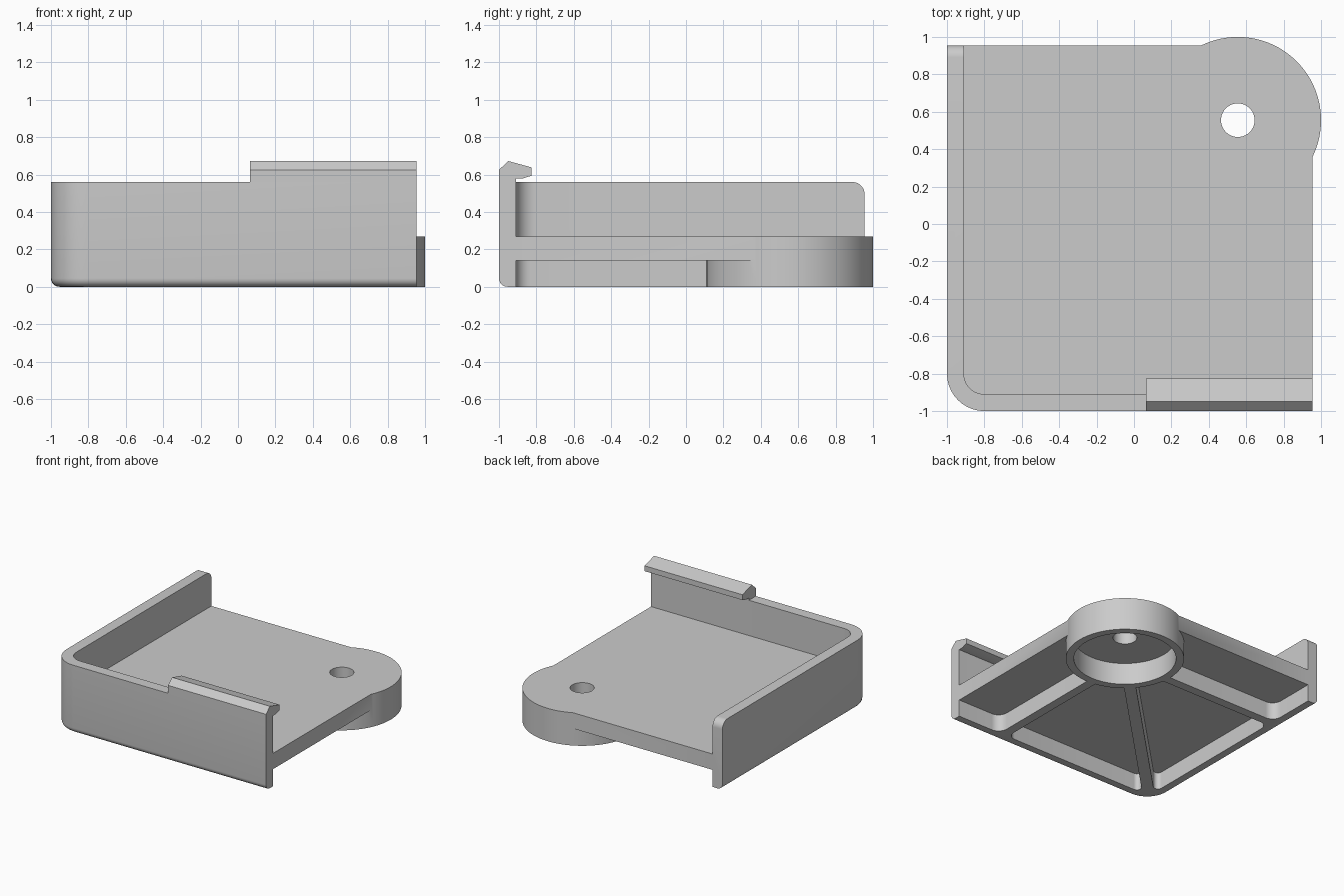
import bpy, bmesh, math
from mathutils import Vector

cube = bpy.data.objects.get("Cube")
if cube:
    bpy.data.objects.remove(cube, do_unlink=True)

grey = bpy.data.materials.new("plain_grey")
grey.use_nodes = True
grey.diffuse_color = (0.6, 0.6, 0.6, 1)
grey.node_tree.nodes["Principled BSDF"].inputs["Base Color"].default_value = (0.6, 0.6, 0.6, 1)

# Main dimensions
EDGE = 0.955            # open side of the tray
INNER = -0.91           # inner face of the two walls
PLATE_LOW, PLATE_TOP, WALL_TOP = 0.14, 0.27, 0.56
BOSS, BOSS_R = 0.555, 0.445
RIB = 0.48              # inner face of the straight ribs
HALF_RIB = 0.045        # half width of the diagonal rib
ROUND = 0.045           # rounding of the lower edge
MEET = math.acos((EDGE - BOSS) / BOSS_R)   # where boss and tray edge cross


def arc(r, start, end, steps):
    """Sharp outline points on a circle round the boss centre."""
    return [(BOSS + r * math.cos(start + (end - start) * i / steps),
             BOSS + r * math.sin(start + (end - start) * i / steps), 0)
            for i in range(steps + 1)]


def outline(points, steps=10):
    """Turn (x, y, radius) corners into a rounded 2D outline."""
    result = []
    for i, (x, y, r) in enumerate(points):
        p = Vector((x, y))
        if r == 0:
            result.append(p)
            continue
        u = (Vector(points[i - 1][:2]) - p).normalized()
        w = (Vector(points[(i + 1) % len(points)][:2]) - p).normalized()
        half = u.angle(w) / 2
        t = r / math.tan(half)
        c = p + (u + w).normalized() * r / math.sin(half)
        v0, v1 = (p + u * t - c).normalized(), (p + w * t - c).normalized()
        result += [c + v0.slerp(v1, k / steps) * r for k in range(steps + 1)]
    return result


def loft(name, rings):
    """Closed solid through a stack of equal rings."""
    bm = bmesh.new()
    loops = [[bm.verts.new(p) for p in ring] for ring in rings]
    for a, b in zip(loops, loops[1:]):
        for i in range(len(a)):
            j = (i + 1) % len(a)
            bm.faces.new((a[i], a[j], b[j], b[i]))
    bm.faces.new(loops[0][::-1])
    bm.faces.new(loops[-1])
    bmesh.ops.recalc_face_normals(bm, faces=bm.faces)
    mesh = bpy.data.meshes.new(name)
    bm.to_mesh(mesh)
    bm.free()
    mesh.materials.append(grey)
    obj = bpy.data.objects.new(name, mesh)
    bpy.context.collection.objects.link(obj)
    return obj


def upright(name, points, low, high):
    return loft(name, [[(p.x, p.y, z) for p in outline(points)] for z in (low, high)])


def sideways(name, points, low, high):
    return loft(name, [[(x, p.x, p.y) for p in outline(points)] for x in (low, high)])


def activate(obj):
    bpy.ops.object.select_all(action='DESELECT')
    obj.select_set(True)
    bpy.context.view_layer.objects.active = obj


def cut(obj, cutter):
    mod = obj.modifiers.new("cut", 'BOOLEAN')
    mod.operation, mod.solver, mod.object = 'DIFFERENCE', 'EXACT', cutter
    activate(obj)
    bpy.ops.object.modifier_apply(modifier=mod.name)
    bpy.data.objects.remove(cutter, do_unlink=True)


def both(points):
    """An outline and its mirror image across the diagonal."""
    return points, [(y, x, r) for x, y, r in points]


# Tray block with a rounded lower edge along the two walled sides
levels = [(ROUND * (1 - math.sin(a)), ROUND * (1 - math.cos(a)))
          for a in (math.radians(15 * i) for i in range(7))]
rings = []
for inset, z in levels + [(0, WALL_TOP)]:
    corners = [(-1 + inset, -1 + inset, 0.2 - inset), (EDGE, -1 + inset, 0)]
    corners += arc(BOSS_R, -MEET, math.pi / 2 + MEET, 56) + [(-1 + inset, EDGE, 0)]
    rings.append([(p.x, p.y, z) for p in outline(corners)])
tray = loft("tray", rings)

# Open space above the floor plate
cut(tray, upright("floor_cutter", [(INNER, INNER, 0.11), (1.3, INNER, 0),
                                   (1.3, 1.3, 0), (INNER, 1.3, 0)], PLATE_TOP, 1))

# Rounded upper back corner of the side wall
r = 0.065
round_points = [(EDGE - r + r * math.sin(a), WALL_TOP - r + r * math.cos(a), 0)
                for a in (math.radians(9 * i) for i in range(11))]
cut(tray, sideways("corner_cutter", round_points + [(1.2, WALL_TOP - r, 0), (1.2, 0.8, 0),
                                                    (EDGE - r, 0.8, 0)], -1.2, -0.8))

# Open strips under the plate, outside the straight ribs
strip = arc(BOSS_R, -math.pi / 2, -MEET, 20)
strip += [(1.3, strip[-1][1], 0), (1.3, INNER, 0), (BOSS, INNER, 0.08)]
for points in both(strip):
    cut(tray, upright("strip_cutter", points, -0.2, PLATE_LOW))

# Three-sided pockets under the plate, either side of the diagonal rib
rib_angle = -math.pi / 2 - math.asin((BOSS - RIB) / BOSS_R)
diagonal_angle = math.radians(-135) + math.asin(HALF_RIB / BOSS_R)
pocket = arc(BOSS_R, rib_angle, diagonal_angle, 12)
pocket += [(INNER + HALF_RIB * math.sqrt(2), INNER, 0.035), (RIB, INNER, 0.07)]
for points in both(pocket):
    cut(tray, upright("pocket_cutter", points, -0.2, PLATE_LOW))

# Wide bore below the boss and small hole through its top
cut(tray, upright("bore_cutter", arc(0.385, 0, math.tau, 64)[:-1], -0.2, 0.18))
cut(tray, upright("hole_cutter", arc(0.09, 0, math.tau, 40)[:-1], 0.1, 0.5))

# Hooked clip on top of the front wall
clip = sideways("snap_clip", [(-1, WALL_TOP, 0), (-1, 0.625, 0), (-0.95, 0.672, 0),
                              (-0.825, 0.638, 0), (-0.825, 0.594, 0), (-0.87, 0.58, 0),
                              (INNER, 0.578, 0), (INNER, WALL_TOP, 0)], 0.065, EDGE)

for obj in (tray, clip):
    activate(obj)
    bpy.ops.object.shade_smooth_by_angle(angle=math.radians(25))
